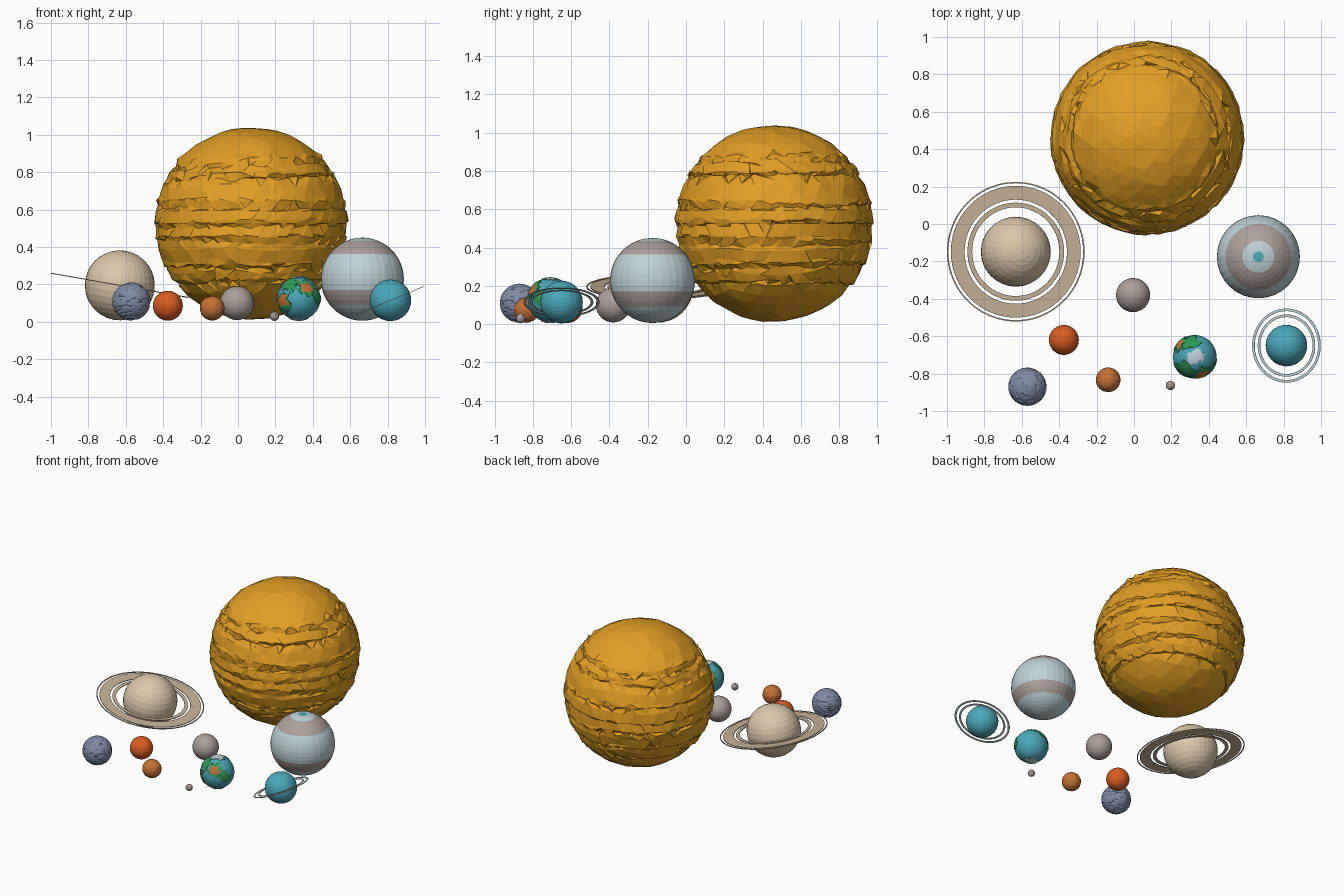
import bpy, bmesh, math, random
from mathutils import Vector, noise

if "Cube" in bpy.data.objects:
    bpy.data.objects.remove(bpy.data.objects["Cube"])

random.seed(4)

# ---- flat colours ----
def make_mat(name, rgb):
    m = bpy.data.materials.new(name)
    lin = [((c / 255 + 0.055) / 1.055) ** 2.4 for c in rgb]
    m.diffuse_color = (*lin, 1)
    m.use_nodes = True
    m.node_tree.nodes["Principled BSDF"].inputs["Base Color"].default_value = m.diffuse_color
    return m

GOLD = make_mat("gold", (225, 159, 36))
CREAM = make_mat("cream", (220, 200, 170))
TAN = make_mat("tan", (201, 180, 152))
SLATE = make_mat("slate_blue", (130, 140, 168))
RED = make_mat("red_orange", (217, 92, 33))
BROWN = make_mat("rust_brown", (196, 113, 52))
TAUPE = make_mat("taupe", (172, 159, 154))
PALE = make_mat("pale_blue", (190, 210, 215))
TEAL = make_mat("teal", (76, 167, 187))
GREEN = make_mat("green", (46, 152, 82))

def finish(bm, name, mats, loc, tilt=0):
    me = bpy.data.meshes.new(name)
    bm.normal_update()
    bm.to_mesh(me)
    bm.free()
    for m in mats:
        me.materials.append(m)
    ob = bpy.data.objects.new(name, me)
    ob.location = loc
    ob.rotation_euler[1] = math.radians(tilt)
    bpy.context.collection.objects.link(ob)
    return ob

def globe(name, mat, loc, r, segs=32, rings=16, tilt=0):
    bm = bmesh.new()
    bmesh.ops.create_uvsphere(bm, u_segments=segs, v_segments=rings, radius=r)
    return finish(bm, name, [mat], loc, tilt)

def rough_globe(name, mat, loc, r, amount, stretch, sub=5):
    # ball with noise relief, stretched into streaks when stretch > 1
    bm = bmesh.new()
    bmesh.ops.create_icosphere(bm, subdivisions=sub, radius=1)
    for v in bm.verts:
        n = noise.noise(Vector((v.co.x * 2.5, v.co.y * 2.5, v.co.z * 2.5 * stretch)))
        v.co *= r * (1 - amount * (1 if n > 0.22 else 0))
    return finish(bm, name, [mat], loc)

def ring_set(name, mat, loc, bands, tilt, thick=0.005, segs=96):
    # flat concentric rings with rectangular section
    bm = bmesh.new()
    h = thick / 2
    for r0, r1 in bands:
        section = [(r0, -h), (r1, -h), (r1, h), (r0, h)]
        loops = []
        for i in range(segs):
            a = 2 * math.pi * i / segs
            loops.append([bm.verts.new((r * math.cos(a), r * math.sin(a), z)) for r, z in section])
        for i in range(segs):
            p, q = loops[i], loops[(i + 1) % segs]
            for k in range(4):
                bm.faces.new((p[k], q[k], q[(k + 1) % 4], p[(k + 1) % 4]))
    bmesh.ops.recalc_face_normals(bm, faces=bm.faces[:])
    return finish(bm, name, [mat], loc, tilt)

# ---- large star: faceted ball with jagged ledges around it ----
R = 0.516
bm = bmesh.new()
bmesh.ops.create_icosphere(bm, subdivisions=4, radius=R)
for v in bm.verts:
    v.co *= random.uniform(0.988, 1.004)
for z in (0.33, 0.26, 0.10, 0.0, -0.09, -0.22, -0.31):
    for dz, lo, hi in ((0.012, 0.995, 1.012), (-0.012, 0.962, 0.99)):
        tip = Vector((random.uniform(-.04, .04), random.uniform(-.04, .04), 1))
        cut = bmesh.ops.bisect_plane(bm, geom=bm.verts[:] + bm.edges[:] + bm.faces[:],
                                     plane_co=(0, 0, z + dz), plane_no=tip)
        for v in cut["geom_cut"]:
            if isinstance(v, bmesh.types.BMVert):
                v.co = v.co.normalized() * R * random.uniform(lo, hi)
                v.co.z += random.uniform(-0.012, 0.012)
bmesh.ops.triangulate(bm, faces=bm.faces[:])
finish(bm, "star", [GOLD], (0.07, 0.46, 0.525))

# ---- striped giant: bands by angle from the pole ----
bm = bmesh.new()
bmesh.ops.create_uvsphere(bm, u_segments=32, v_segments=24, radius=0.222)
for f in bm.faces:
    a = math.degrees(f.calc_center_median().normalized().angle(Vector((0, 0, 1))))
    if a < 7.5:
        f.material_index = 2
    elif 22.5 < a < 52.5 or 105 < a < 127.5:
        f.material_index = 1
finish(bm, "striped_giant", [PALE, TAUPE, TEAL], (0.665, -0.175, 0.228))

# ---- ringed planets ----
big = (-0.632, -0.148, 0.195)
globe("ringed_giant", CREAM, big, 0.187, tilt=10)
ring_set("giant_rings", TAN, big, [(0.237, 0.262), (0.278, 0.352), (0.366, 0.373)], 10)
small = (0.815, -0.65, 0.115)
globe("teal_planet", TEAL, small, 0.111, tilt=-22.6)
ring_set("teal_planet_rings", PALE, small, [(0.152, 0.166), (0.184, 0.198)], -22.6, 0.003)

# ---- plain small planets ----
globe("taupe_planet", TAUPE, (-0.005, -0.38, 0.1), 0.091)
globe("red_planet", RED, (-0.375, -0.62, 0.086), 0.08)
rough_globe("rust_planet", BROWN, (-0.138, -0.833, 0.073), 0.066, 0.03, 1, 4)
rough_globe("slate_planet", SLATE, (-0.57, -0.87, 0.109), 0.102, 0.03, 4)
rough_globe("moon", TAUPE, (0.195, -0.863, 0.03), 0.025, 0.06, 1, 3)

# ---- living planet: sea with raised land patches and ice caps ----
patches = [  # direction, angular size, colour slot
    ((0, 0, 1), 0.36, 3), ((0, 0, -1), 0.36, 3),
    ((0.3, -0.78, 0.55), 0.28, 2), ((-0.72, -0.65, -0.12), 0.3, 2),
    ((-0.7, 0.6, 0.3), 0.3, 2),
    ((-0.45, -0.58, 0.68), 0.42, 1), ((0.3, -0.78, 0.55), 0.42, 1),
    ((0.85, -0.5, 0.1), 0.36, 1), ((-0.72, -0.65, -0.2), 0.42, 1),
    ((-0.2, 0.7, 0.7), 0.42, 1), ((-0.7, 0.6, 0.3), 0.42, 1),
]
bm = bmesh.new()
bmesh.ops.create_icosphere(bm, subdivisions=5, radius=0.116)
for f in bm.faces:
    d = f.calc_center_median().normalized()
    wobble = 0.22 * noise.noise(d * 4) + 0.12 * noise.noise(d * 11)
    for direction, size, slot in patches:
        if d.angle(Vector(direction)) < size + wobble:
            f.material_index = slot
            break
land = [f for f in bm.faces if f.material_index]
ext = bmesh.ops.extrude_face_region(bm, geom=land)
for v in ext["geom"]:
    if isinstance(v, bmesh.types.BMVert):
        v.co *= 1.035
bmesh.ops.delete(bm, geom=[f for f in land if f.is_valid], context='FACES')
finish(bm, "living_planet", [TEAL, GREEN, BROWN, PALE], (0.325, -0.71, 0.125))
